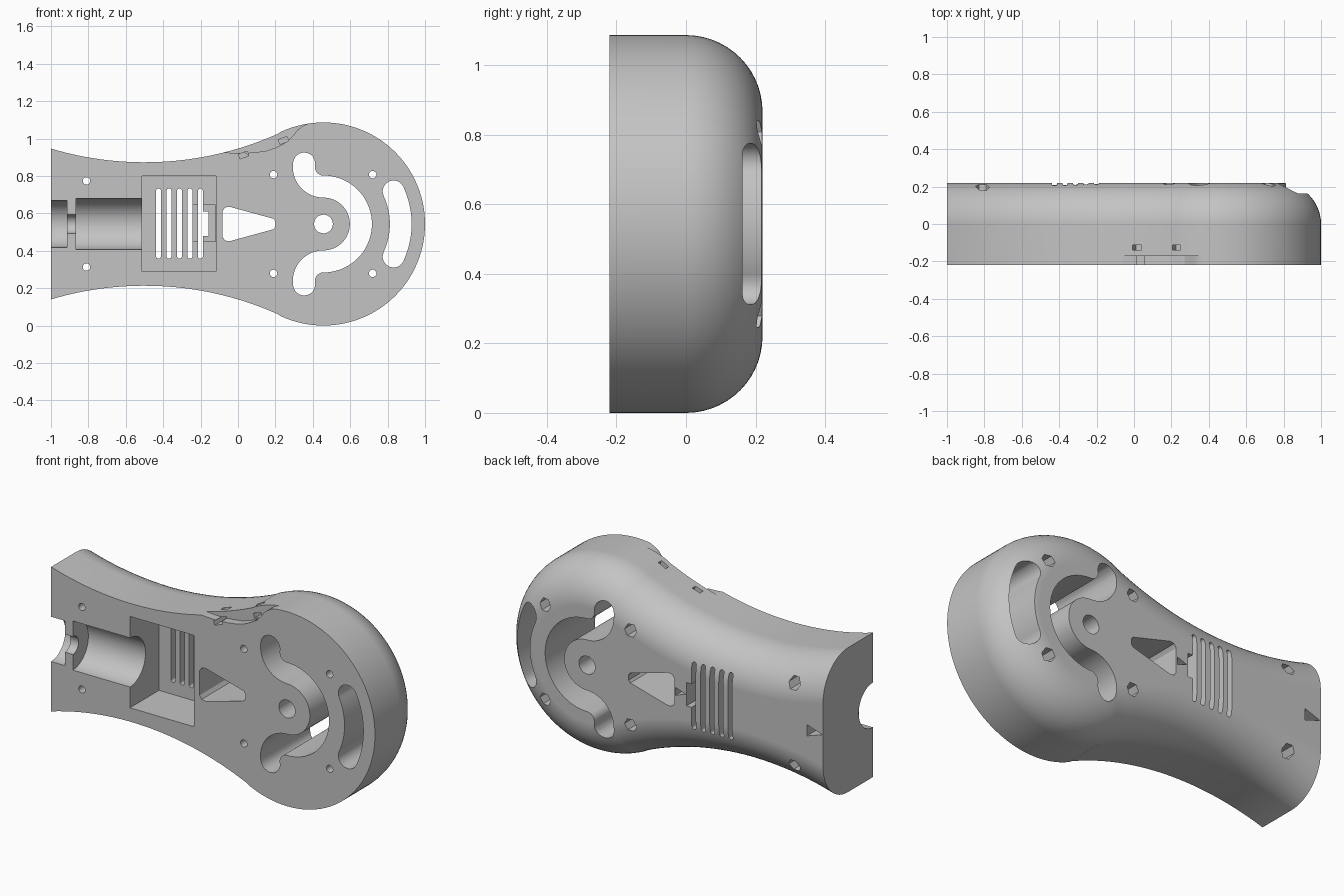
import bpy, bmesh
from math import sin, cos, asin, radians, pi, hypot

if "Cube" in bpy.data.objects:
    bpy.data.objects.remove(bpy.data.objects["Cube"], do_unlink=True)

CX, CZ = 0.457, 0.543      # centre of the round head
HEAD_R = 0.543
NECK_R, NECK_X, NECK_DZ = 1.747, -0.5, 2.077
HALF = 0.22                # half thickness, also the back rounding radius

grey = bpy.data.materials.new("grey plastic")
grey.use_nodes = True
grey.diffuse_color = (0.55, 0.55, 0.55, 1)
grey.node_tree.nodes["Principled BSDF"].inputs["Base Color"].default_value = (0.55, 0.55, 0.55, 1)


def loft(name, rings):
    """Closed solid through rings of 3D points."""
    bm = bmesh.new()
    loops = [[bm.verts.new(p) for p in ring] for ring in rings]
    n = len(loops[0])
    for a, b in zip(loops, loops[1:]):
        for i in range(n):
            j = (i + 1) % n
            bm.faces.new((a[i], a[j], b[j], b[i]))
    bm.faces.new(loops[0])
    bm.faces.new(loops[-1])
    bmesh.ops.recalc_face_normals(bm, faces=bm.faces)
    mesh = bpy.data.meshes.new(name)
    bm.to_mesh(mesh)
    bm.free()
    mesh.materials.append(grey)
    obj = bpy.data.objects.new(name, mesh)
    bpy.context.collection.objects.link(obj)
    return obj


def outline(inset):
    """Body outline in x, z, shrunk by inset and cut square at the neck end."""
    r = NECK_R + inset
    start, end = asin((-1 - NECK_X) / r), radians(24)
    top = []
    for i in range(29):
        a = start + (end - start) * i / 28
        top.append((NECK_X + r * sin(a), CZ + NECK_DZ - r * cos(a)))
    top[0] = (-1.0, top[0][1])
    head = []
    for i in range(73):
        a = radians(115 - 230 * i / 72)
        head.append((CX + (HEAD_R - inset) * cos(a), CZ + (HEAD_R - inset) * sin(a)))
    return top + head + [(x, 2 * CZ - z) for x, z in reversed(top)]


def ring(points, y):
    return [(x, y, z) for x, z in points]


# Body: straight front half, back edge rounded
rings = [ring(outline(0), -HALF)]
for i in range(15):
    t = pi / 2 * i / 14
    rings.append(ring(outline(HALF * (1 - cos(t))), HALF * sin(t)))
body = loft("handle_shell", rings)

cutters = []


def prism(points, y0=-0.4, y1=0.4):
    cutters.append(loft("cutter", [ring(points, y0), ring(points, y1)]))


def box(x0, x1, z0, z1, y0=-0.4, y1=0.4):
    prism([(x0, z0), (x1, z0), (x1, z1), (x0, z1)], y0, y1)


def disc(x, z, r, n, y0=-0.4, y1=0.4):
    prism([(x + r * cos(2 * pi * i / n), z + r * sin(2 * pi * i / n)) for i in range(n)], y0, y1)


def arc(x, z, r, a0, a1, n):
    return [(x + r * cos(radians(a0 + (a1 - a0) * i / n)),
             z + r * sin(radians(a0 + (a1 - a0) * i / n))) for i in range(n + 1)]


def slot(path, w):
    """Round-ended slot of half width w along a path."""
    left, right, normals = [], [], []
    for i, (x, z) in enumerate(path):
        a, b = path[max(i - 1, 0)], path[min(i + 1, len(path) - 1)]
        d = hypot(b[0] - a[0], b[1] - a[1])
        nx, nz = -(b[1] - a[1]) / d, (b[0] - a[0]) / d
        normals.append((nx, nz))
        left.append((x + w * nx, z + w * nz))
        right.append((x - w * nx, z - w * nz))

    def cap(p, n):
        # half circle turning clockwise from direction n
        return [(p[0] + w * (n[0] * cos(t) + n[1] * sin(t)),
                 p[1] + w * (n[1] * cos(t) - n[0] * sin(t)))
                for t in (pi * k / 12 for k in range(1, 12))]

    nx, nz = normals[0]
    prism(left + cap(path[-1], normals[-1]) + right[::-1] + cap(path[0], (-nx, -nz)))


def rod(x0, x1, r):
    """Half-round bed along the neck, centred on the front face."""
    rings = [[(x, -HALF + r * cos(2 * pi * i / 48), CZ + r * sin(2 * pi * i / 48))
              for i in range(48)] for x in (x0, x1)]
    cutters.append(loft("cutter", rings))


# Head: centre hole, curved slot with hooked ends, outer arc slot
disc(CX, CZ, 0.05, 32)
hook = arc(CX, CZ + 0.305, 0.105, 170, 270, 14)
bend = arc(CX, CZ, 0.2, 90, -90, 36)
slot(hook + bend[1:-1] + [(x, 2 * CZ - z) for x, z in reversed(hook)], 0.059)
slot(arc(CX, CZ, 0.413, 25, -25, 24), 0.058)

# Tapered window with softened corners
half = [(0.2, 0.015), (0.19, 0.028), (-0.045, 0.092), (-0.07, 0.088), (-0.083, 0.068)]
prism([(x, CZ + d) for x, d in half] + [(x, CZ - d) for x, d in reversed(half)])

# Screw holes with hexagonal nut recesses at the back
for x, dz in ((0.19, 0.264), (0.72, 0.264), (-0.81, 0.23)):
    for side in (1, -1):
        disc(x, CZ + side * dz, 0.02, 20)
        disc(x, CZ + side * dz, 0.037, 6, 0.11)

# Stepped cable and barrel beds
rod(-1.1, -0.915, 0.125)
rod(-0.93, -0.85, 0.05)
rod(-0.866, -0.5, 0.137)

# Deep pocket with vent slots and a cable opening
box(-0.513, -0.118, 0.29, 0.8, y1=0.035)
box(-0.24, -0.12, 0.45, 0.645, y0=0, y1=0.12)
box(-0.195, -0.157, 0.48, 0.61, y0=0)
for i in range(5):
    x = -0.425 + 0.056 * i
    slot([(x, 0.371), (x, 0.72)], 0.013)

# Small arrow notches on the back
for x, length, w in ((-0.9, 0.095, 0.032), (-0.09, 0.06, 0.022)):
    prism([(x, CZ - w), (x, CZ + w), (x - length, CZ)], 0.14)

# Side recess at the front edge, with two wire channels
prism([(-0.11, 0.93), (-0.05, 0.924), (0.02, 0.921), (0.09, 0.926), (0.15, 0.934),
       (0.2, 0.95), (0.24, 0.97), (0.275, 0.996), (0.298, 1.02), (0.32, 1.048),
       (0.345, 1.066), (0.38, 1.082), (0.38, 1.2), (-0.11, 1.2)], y1=-0.172)
ux, uz = cos(radians(20)), sin(radians(20))
for x, z in ((0.03, 0.912), (0.243, 0.99)):
    for depth, y0 in ((0.013, -0.4), (0.2, -0.14)):
        prism([(x + a * ux - b * uz, z + a * uz + b * ux)
               for a, b in ((-0.025, -0.013), (0.025, -0.013), (0.025, depth), (-0.025, depth))],
              y0, -0.112)

# Carve every cutter out of the body
bpy.ops.object.select_all(action="DESELECT")
bpy.context.view_layer.objects.active = body
body.select_set(True)
for cutter in cutters:
    cutter.hide_render = True
    mod = body.modifiers.new("cut", "BOOLEAN")
    mod.operation = "DIFFERENCE"
    mod.solver = "EXACT"
    mod.object = cutter
    bpy.ops.object.modifier_apply(modifier=mod.name)
    bpy.data.objects.remove(cutter, do_unlink=True)

bpy.ops.object.shade_smooth_by_angle(angle=radians(30))
weighted = body.modifiers.new("even shading", "WEIGHTED_NORMAL")
weighted.keep_sharp = True
